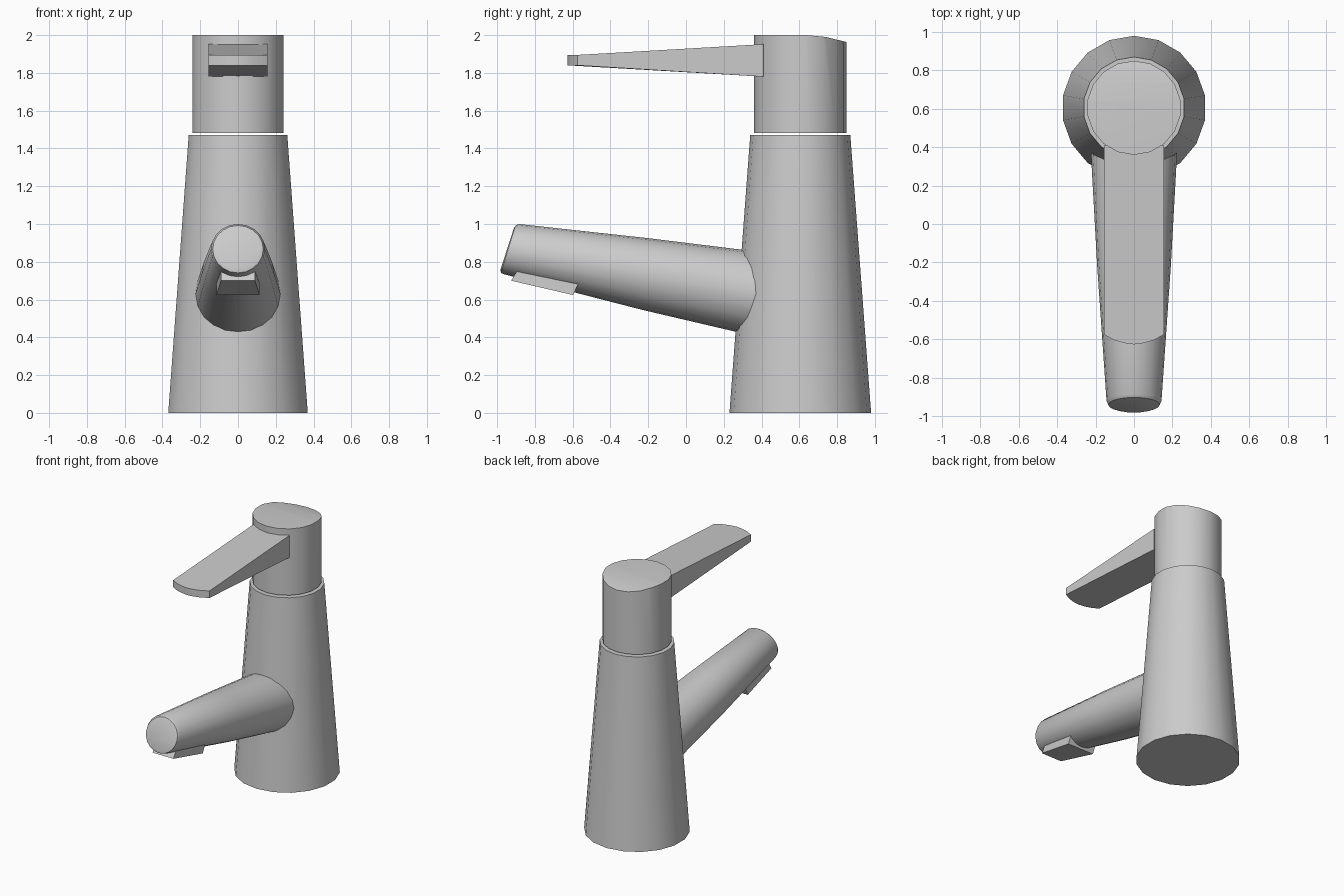
import bpy, bmesh
from math import sin, cos, pi, radians
from mathutils import Vector

if "Cube" in bpy.data.objects:
    bpy.data.objects.remove(bpy.data.objects["Cube"])

CY = 0.605   # y of the vertical axis
SIDES = 18


def finish(name, bm, smooth=True):
    bmesh.ops.recalc_face_normals(bm, faces=bm.faces[:])
    mesh = bpy.data.meshes.new(name)
    bm.to_mesh(mesh)
    bm.free()
    ob = bpy.data.objects.new(name, mesh)
    bpy.context.collection.objects.link(ob)
    if smooth:
        bpy.ops.object.select_all(action='DESELECT')
        ob.select_set(True)
        bpy.context.view_layer.objects.active = ob
        bpy.ops.object.shade_smooth_by_angle(angle=radians(35))
    return ob


def loft(rings):
    """Closed solid skinned through equal-length rings of points."""
    bm = bmesh.new()
    loops = [[bm.verts.new(p) for p in r] for r in rings]
    n = len(loops[0])
    for a, b in zip(loops, loops[1:]):
        for i in range(n):
            j = (i + 1) % n
            bm.faces.new((a[i], a[j], b[j], b[i]))
    bm.faces.new(loops[0])
    bm.faces.new(loops[-1])
    return bm


def disc(r, z):
    angles = [pi / 2 + 2 * pi * i / SIDES for i in range(SIDES)]
    return [(r * cos(a), CY + r * sin(a), z) for a in angles]


def tilted_ring(top, bottom, half_width):
    """Ellipse between a top and a bottom (y, z) point."""
    t, b = Vector((0, *top)), Vector((0, *bottom))
    mid, up = (t + b) / 2, (t - b) / 2
    return [mid + up * cos(a) + Vector((half_width * sin(a), 0, 0))
            for a in (2 * pi * i / 20 for i in range(20))]


# tapered body
finish("body", loft([disc(0.375, 0), disc(0.265, 1.471)]))

# head, its top trimmed to a gentle slope at the back
bm = loft([disc(0.245, 1.481), disc(0.245, 2.0)])
for y, z, slope in ((0.64, 2.0, 0.1), (0.74, 1.99, 0.24)):
    cut = bmesh.ops.bisect_plane(bm, geom=bm.verts[:] + bm.edges[:] + bm.faces[:],
                                 plane_co=(0, y, z), plane_no=(0, slope, 1),
                                 clear_outer=True)
    edges = [e for e in bm.edges if e.is_boundary]
    bmesh.ops.holes_fill(bm, edges=edges, sides=0)
finish("head", bm)

# flat tapering lever with a rounded tip
plan = [(-0.157, 0.41), (-0.157, -0.575), (-0.105, -0.604), (-0.05, -0.62), (0, -0.627),
        (0.05, -0.62), (0.105, -0.604), (0.157, -0.575), (0.157, 0.41)]


def lever_face(z_root, z_tip):
    return [(x, y, z_tip + (z_root - z_tip) * max(0, (y + 0.575) / 0.985)) for x, y in plan]


finish("lever", loft([lever_face(1.78, 1.84), lever_face(1.952, 1.895)]))

# spout rising towards the front, with a bevelled end
finish("spout", loft([
    tilted_ring((0.45, 0.845), (0.42, 0.393), 0.228),
    tilted_ring((-0.20, 0.925), (-0.23, 0.545), 0.192),
    tilted_ring((-0.885, 1.0), (-0.96, 0.733), 0.143),
    tilted_ring((-0.903, 0.992), (-0.98, 0.741), 0.134),
    tilted_ring((-0.912, 0.975), (-0.982, 0.76), 0.115)]))


# outlet block under the spout tip
def outlet_face(front, back):
    return [(-0.09, *front), (0.09, *front), (0.115, *back), (-0.115, *back)]


finish("outlet", loft([outlet_face((-0.926, 0.70), (-0.598, 0.624)),
                       outlet_face((-0.88, 0.775), (-0.565, 0.695))]), smooth=False)
